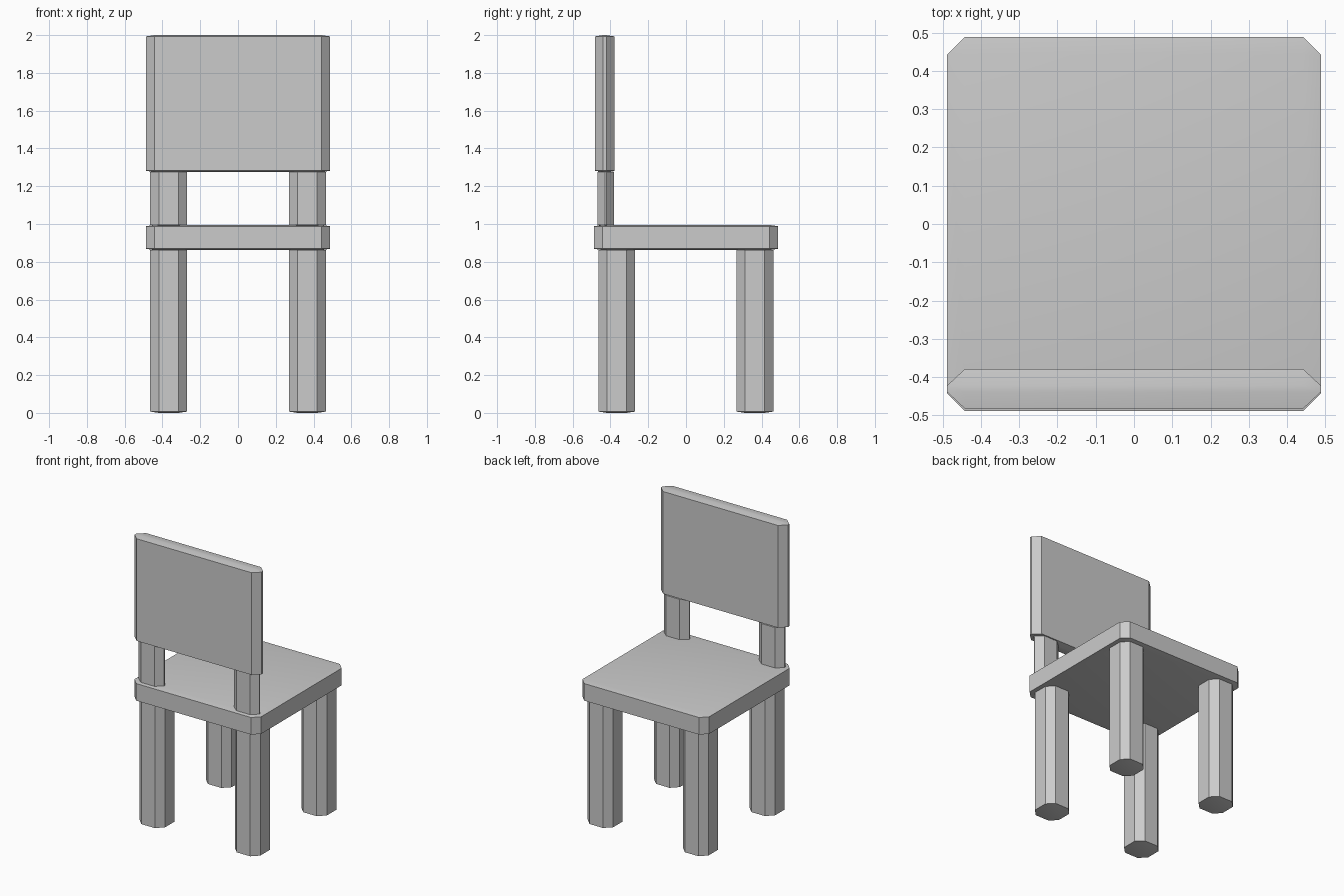
import bpy, bmesh

if "Cube" in bpy.data.objects:
    bpy.data.objects.remove(bpy.data.objects["Cube"])

CUT = 0.046   # corner chamfer width
CAP = 0.007   # height of the shallow bevel at top and bottom


def chamfered_block(name, x, y, z, cut_y=CUT):
    """Box with chamfered upright corners and shallow sloped end rims."""
    (x0, x1), (y0, y1), (z0, z1) = x, y, z
    xa, xb, ya, yb = x0 + CUT, x1 - CUT, y0 + cut_y, y1 - cut_y
    octagon = [(xa, y0), (xb, y0), (x1, ya), (x1, yb),
               (xb, y1), (xa, y1), (x0, yb), (x0, ya)]
    inner = [(xa, ya), (xb, ya), (xb, yb), (xa, yb)]
    bm = bmesh.new()
    rings = []
    for z_rim, z_end in ((z0 + CAP, z0), (z1 - CAP, z1)):
        rim = [bm.verts.new((*p, z_rim)) for p in octagon]
        end = [bm.verts.new((*p, z_end)) for p in inner]
        bm.faces.new(end)
        for i in range(4):
            a, b, c = rim[2 * i], rim[2 * i + 1], rim[(2 * i + 2) % 8]
            j = (i + 1) % 4
            bm.faces.new((a, b, end[j], end[i]))
            bm.faces.new((b, c, end[j]))
        rings.append(rim)
    low, high = rings
    for i in range(8):
        j = (i + 1) % 8
        bm.faces.new((low[i], low[j], high[j], high[i]))
    bmesh.ops.recalc_face_normals(bm, faces=bm.faces)
    mesh = bpy.data.meshes.new(name)
    bm.to_mesh(mesh)
    bm.free()
    obj = bpy.data.objects.new(name, mesh)
    bpy.context.collection.objects.link(obj)
    bpy.ops.object.select_all(action='DESELECT')
    obj.select_set(True)
    bpy.context.view_layer.objects.active = obj
    bpy.ops.object.shade_smooth_by_angle(angle=0.52)
    return obj


# Seat slab
chamfered_block("seat", (-0.488, 0.488), (-0.488, 0.488), (0.862, 0.995))

# Backrest panel on the -y edge
chamfered_block("backrest", (-0.488, 0.488), (-0.482, -0.379), (1.275, 2.0), 0.043)

# Legs and backrest posts on both sides
for side, (xa, xb) in (("left", (-0.465, -0.269)), ("right", (0.269, 0.465))):
    chamfered_block(f"front_leg_{side}", (xa, xb), (0.267, 0.462), (0.0, 0.869))
    chamfered_block(f"back_leg_{side}", (xa, xb), (-0.464, -0.269), (0.0, 0.869))
    chamfered_block(f"back_post_{side}", (xa, xb), (-0.469, -0.380), (0.988, 1.283), 0.04)
